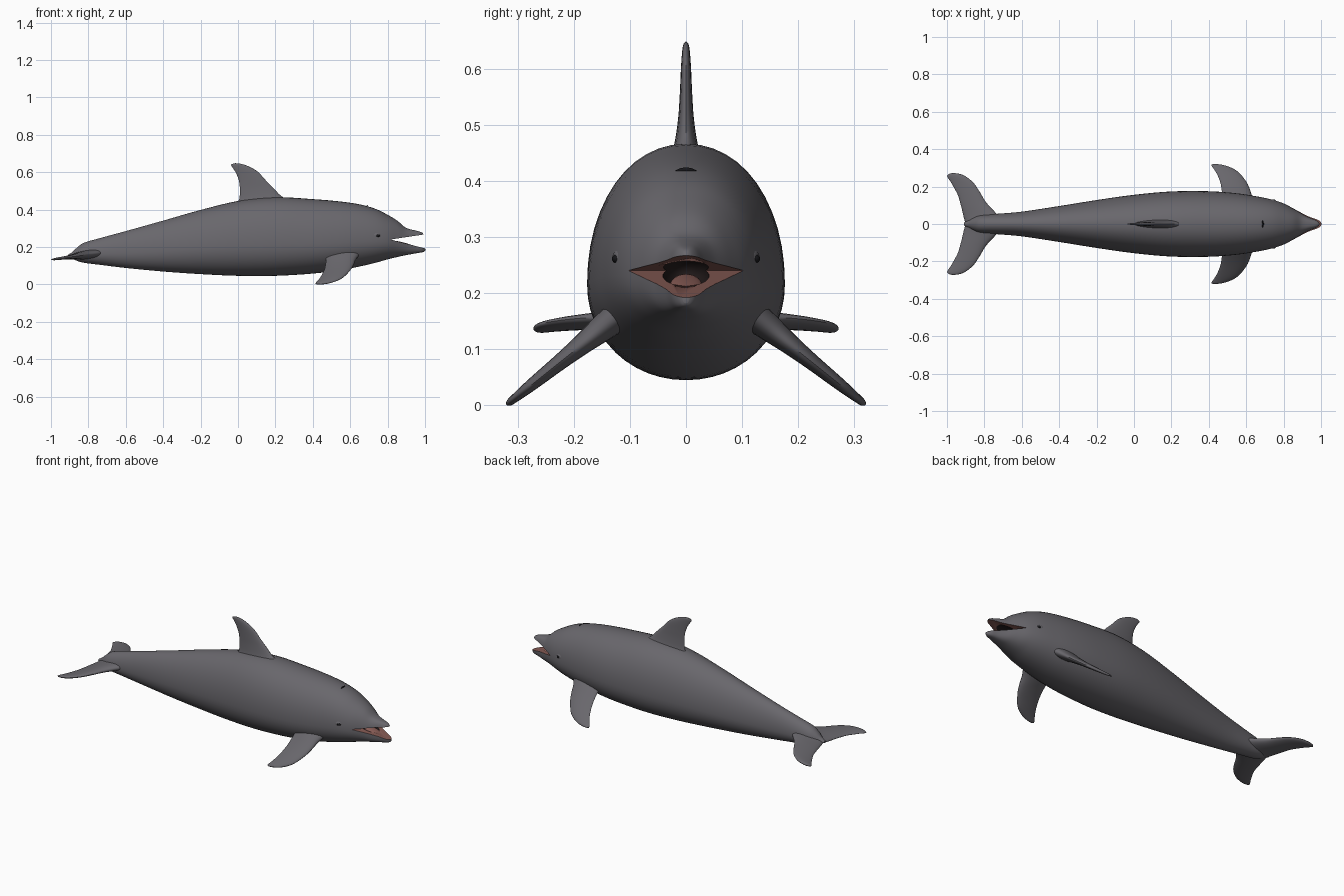
import bpy, bmesh, math
from mathutils import Vector, Matrix

if "Cube" in bpy.data.objects:
    bpy.data.objects.remove(bpy.data.objects["Cube"])


def mat(name, rgb):
    m = bpy.data.materials.new(name)
    m.diffuse_color = (*rgb, 1)
    m.use_nodes = True
    m.node_tree.nodes["Principled BSDF"].inputs["Base Color"].default_value = m.diffuse_color
    return m


GREY = mat("grey skin", (0.14, 0.135, 0.15))
PINK = mat("mouth pink", (0.24, 0.105, 0.09))
DARK = mat("mouth dark", (0.015, 0.01, 0.01))
BLACK = mat("eye black", (0.008, 0.008, 0.01))


def obj(name, bm, mats, index=0):
    bmesh.ops.recalc_face_normals(bm, faces=bm.faces)
    for f in bm.faces:
        f.material_index = index
        f.smooth = True
    me = bpy.data.meshes.new(name)
    bm.to_mesh(me)
    bm.free()
    for m in mats:
        me.materials.append(m)
    me.set_sharp_from_angle(angle=math.radians(50))
    o = bpy.data.objects.new(name, me)
    bpy.context.collection.objects.link(o)
    return o


def resample(rows, n):
    """Catmull-Rom through the rows, n steps per span"""
    out = []
    last = len(rows) - 1
    for i in range(last):
        a, b, c, d = (rows[max(i - 1, 0)], rows[i], rows[i + 1], rows[min(i + 2, last)])
        for k in range(n):
            t = k / n
            out.append([0.5 * (2 * q + (r - p) * t + (2 * p - 5 * q + 4 * r - s) * t * t
                               + (3 * q - p - 3 * r + s) * t ** 3)
                        for p, q, r, s in zip(a, b, c, d)])
    out.append(list(rows[-1]))
    return out


def loft(rings):
    bm = bmesh.new()
    vs = [[bm.verts.new(p) for p in r] for r in rings]
    n = len(vs[0])
    for a, b in zip(vs, vs[1:]):
        for i in range(n):
            bm.faces.new((a[i], a[(i + 1) % n], b[(i + 1) % n], b[i]))
    bm.faces.new(vs[0][::-1])
    bm.faces.new(vs[-1])
    return bm


def ellipsoid(name, centre, radii, m, rot=None, index=0, mats=None):
    bm = bmesh.new()
    bmesh.ops.create_uvsphere(bm, u_segments=28, v_segments=18, radius=1)
    mx = Matrix.Translation(centre) @ (rot or Matrix.Identity(4)) @ Matrix.Diagonal((*radii, 1))
    bmesh.ops.transform(bm, matrix=mx, verts=bm.verts)
    return obj(name, bm, mats or [m], index)


# Body profile: x, top, bottom, half width, roundness exponent
BODY = [
    (-0.91, .158, .148, .008, 2), (-0.885, .174, .137, .020, 2), (-0.855, .202, .124, .036, 2),
    (-0.82, .224, .115, .048, 2), (-0.74, .247, .105, .054, 2), (-0.6, .285, .088, .066, 2),
    (-0.4, .341, .069, .096, 2), (-0.2, .398, .055, .128, 2), (0.0, .446, .046, .156, 2.05),
    (0.2, .466, .046, .174, 2.1), (0.4, .456, .058, .175, 2.1), (0.55, .443, .077, .164, 2.1),
    (0.66, .426, .098, .147, 2.1), (0.74, .402, .117, .130, 2.1), (0.80, .372, .134, .110, 2.1),
    (0.85, .342, .146, .084, 2.2), (0.885, .312, .154, .065, 2.4), (0.91, .299, .159, .051, 2.7),
    (0.945, .290, .166, .035, 3), (0.975, .283, .171, .025, 3), (0.99, .277, .176, .016, 2.8),
    (0.996, .270, .182, .008, 2.5)]


def body_ring(row, n=48):
    x, top, bot, w, e = row
    zc = bot + 0.40 * (top - bot)
    ring = []
    for i in range(n):
        a = 2 * math.pi * i / n
        c, s = math.cos(a), math.sin(a)
        y = w * math.copysign(abs(c) ** (2 / e), c)
        z = zc + ((top - zc) if s > 0 else (zc - bot)) * math.copysign(abs(s) ** (2 / e), s)
        ring.append(Vector((x + max(0, x - .88) * (.23 - z) * 1.1, y, z)))
    return ring


SKIN = [GREY, PINK, DARK]
body = obj("body", loft([body_ring(r) for r in resample(BODY, 4)]), SKIN)

# Open mouth: pink wedge plus dark throat pocket, cut from the head
wedge = [(.815, .24), (1.1, .283), (1.1, .167)]
cut1 = obj("mouth_cutter", loft([[Vector((x, y, z)) for x, z in wedge] for y in (-.2, .2)]), SKIN, 1)
cut2 = ellipsoid("throat_cutter", (.86, 0, .236), (.085, .042, .034), None, index=2, mats=SKIN)
for c in (cut1, cut2):
    c.hide_render = True
    mod = body.modifiers.new("cut", 'BOOLEAN')
    mod.operation = 'DIFFERENCE'
    mod.solver = 'EXACT'
    mod.object = c
dg = bpy.context.evaluated_depsgraph_get()
baked = bpy.data.meshes.new_from_object(body.evaluated_get(dg))
body.modifiers.clear()
body.data = baked
baked.set_sharp_from_angle(angle=math.radians(50))
for c in (cut1, cut2):
    bpy.data.objects.remove(c)

# Tongue lying on the lower jaw
ellipsoid("tongue", (.885, 0, .212), (.072, .029, .012), PINK, Matrix.Rotation(math.radians(15), 4, 'Y'))


def fin(name, rows, place, normal, n=24):
    """rows: leading point (2), trailing point (2), half thickness"""
    nrm = Vector(normal).normalized()
    rings = []
    for a, b, c, d, t in resample(rows, 5):
        lead, trail = Vector(place(a, b)), Vector(place(c, d))
        ring = []
        for i in range(n):
            ang = 2 * math.pi * i / n
            s = .5 - .5 * math.cos(ang)
            ring.append(lead.lerp(trail, s) + nrm * t * math.sin(ang) * (1.2 - .4 * s))
        rings.append(ring)
    return obj(name, loft(rings), [GREY])


# Dorsal fin
DORSAL = [(.30, .43, -.03, .41, .034), (.232, .472, .004, .45, .021), (.19, .515, .010, .50, .014),
          (.15, .555, .006, .55, .011), (.105, .603, -.008, .59, .009), (.055, .632, -.026, .62, .007),
          (.015, .645, -.036, .635, .005), (-.015, .648, -.035, .643, .002)]
fin("dorsal_fin", DORSAL, lambda u, v: (u, 0, v), (0, 1, 0))

# Flippers, tail flukes and eyes on both sides
FLIPPER = [(.67, .09, .46, .09, .032), (.632, .15, .470, .14, .024), (.618, .19, .469, .18, .018),
           (.598, .23, .462, .22, .014), (.555, .28, .447, .26, .011), (.50, .308, .43, .29, .008),
           (.455, .318, .417, .308, .006), (.425, .32, .414, .316, .002)]
FLUKE = [(-.69, 0, -.90, 0, .030), (-.735, .055, -.91, .035, .022), (-.79, .115, -.923, .09, .017),
         (-.825, .172, -.94, .15, .013), (-.86, .222, -.96, .19, .010), (-.91, .26, -.98, .225, .008),
         (-.96, .272, -.995, .247, .006), (-.99, .268, -1.0, .258, .002)]
for side, s in (("left", 1), ("right", -1)):
    fin(side + "_flipper", FLIPPER, lambda u, v: (u, s * v, .131 - .8 * (v - .157)), (0, s * .8, 1))
    fin(side + "_fluke", FLUKE, lambda u, v: (u, s * v, .16 + .14 * (u + .8)), (-.14, 0, 1))
    turn = Matrix.Rotation(math.radians(-20 * s), 4, 'Z')
    ellipsoid(side + "_eyelid", (.745, s * .117, .262), (.026, .012, .017), GREY, turn)
    ellipsoid(side + "_eye", (.748, s * .122, .261), (.012, .010, .008), BLACK, turn)

# Blowhole: thin dark crescent on top of the head
arc = []
for i in range(13):
    a = math.radians(-75 + 150 * i / 12)
    p = Vector((.678 + .012 * math.cos(a), .022 * math.sin(a), .4195 - .006 * math.sin(a) ** 2))
    r = .0035 * math.cos(a * .9) + .0008
    out = Vector((math.cos(a), math.sin(a), 0))
    arc.append([p + out * r * math.cos(k * math.pi / 4) + Vector((0, 0, r * math.sin(k * math.pi / 4)))
                for k in range(8)])
obj("blowhole", loft(arc), [BLACK])
